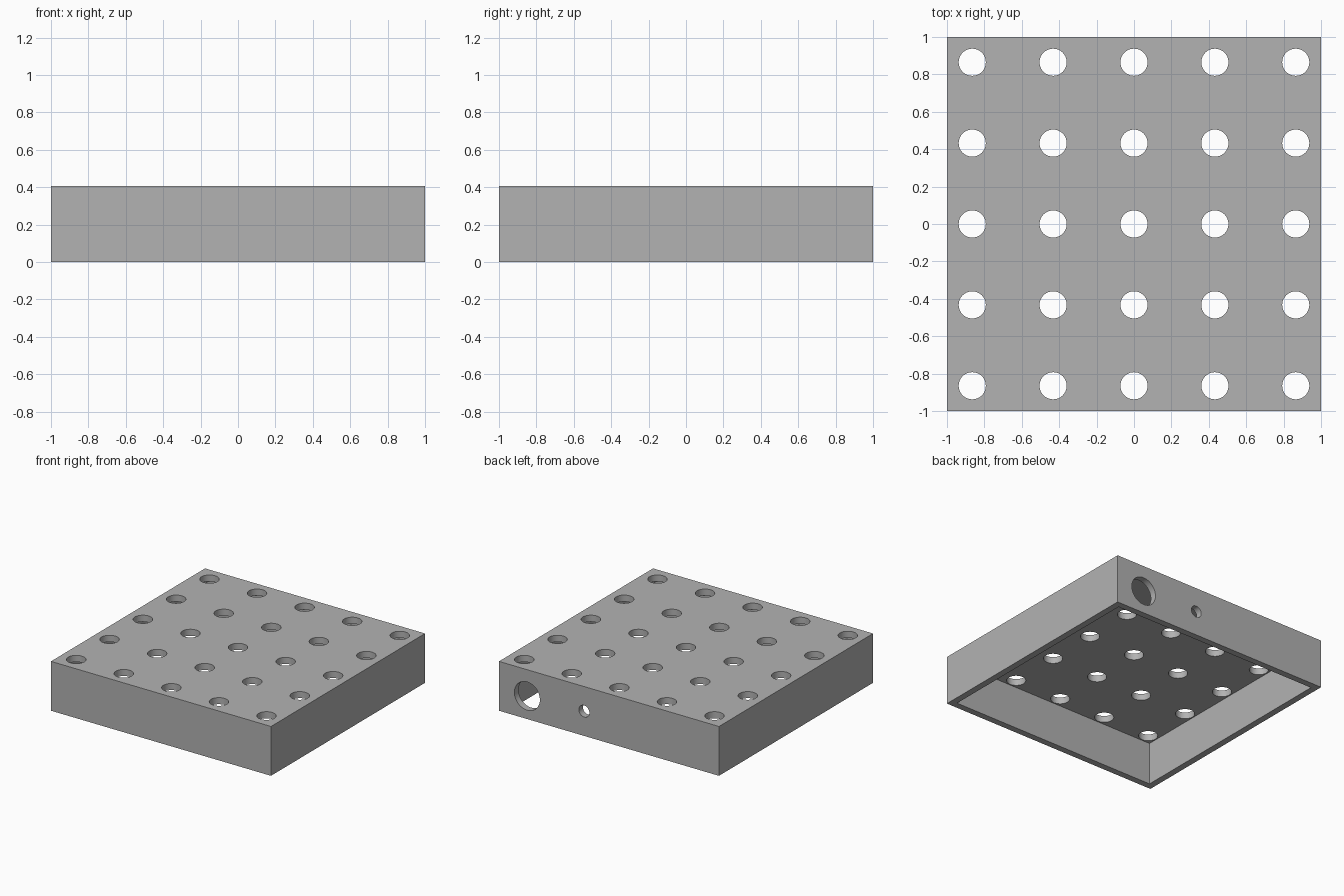
import bpy
import bmesh
import math
from mathutils import Matrix, Vector

default = bpy.data.objects.get("Cube")
if default:
    bpy.data.objects.remove(default, do_unlink=True)

UNIT = 1 / 37            # one millimetre of a 74 mm wide box
HEIGHT = 15 * UNIT
WALL = 2 * UNIT
PITCH = 16 * UNIT

grey = bpy.data.materials.new("plain grey")
grey.use_nodes = True
colour = (0.448, 0.448, 0.448, 1)
grey.diffuse_color = colour
grey.node_tree.nodes["Principled BSDF"].inputs["Base Color"].default_value = colour


def add_object(name, bm):
    mesh = bpy.data.meshes.new(name)
    bm.to_mesh(mesh)
    bm.free()
    mesh.materials.append(grey)
    obj = bpy.data.objects.new(name, mesh)
    bpy.context.collection.objects.link(obj)
    return obj


def add_box(bm, low, high):
    low, high = Vector(low), Vector(high)
    matrix = Matrix.Translation((low + high) / 2) @ Matrix.Diagonal(high - low).to_4x4()
    bmesh.ops.create_cube(bm, size=1, matrix=matrix)


def add_drill(bm, centre, radius, depth, tilt=0):
    matrix = Matrix.Translation(centre) @ Matrix.Rotation(tilt, 4, "X")
    bmesh.ops.create_cone(bm, cap_ends=True, segments=48, radius1=radius,
                          radius2=radius, depth=depth, matrix=matrix)


# Outer block
bm = bmesh.new()
add_box(bm, (-1, -1, 0), (1, 1, HEIGHT))
box = add_object("perforated_box", bm)

# Hollow, open at the bottom
bm = bmesh.new()
inner = 1 - WALL
add_box(bm, (-inner, -inner, -0.2), (inner, inner, HEIGHT - WALL))
hollow = add_object("hollow_cutter", bm)

# Grid of holes in the top, and two ports in the back wall
bm = bmesh.new()
for column in range(-2, 3):
    for row in range(-2, 3):
        add_drill(bm, (column * PITCH, row * PITCH, HEIGHT), 0.0725, 0.2)
for x, z, radius in ((0.744, 0.189, 0.116), (0.226, HEIGHT / 2, 0.048)):
    add_drill(bm, (x, 1 - WALL / 2, z), radius, 0.12, math.pi / 2)
drills = add_object("hole_cutter", bm)

# Cut the block, then drop the cutters
for cutter in (hollow, drills):
    cutter.hide_render = True
    cut = box.modifiers.new(cutter.name, "BOOLEAN")
    cut.operation = "DIFFERENCE"
    cut.solver = "EXACT"
    cut.object = cutter
bpy.ops.object.select_all(action="DESELECT")
bpy.context.view_layer.objects.active = box
box.select_set(True)
for name in [m.name for m in box.modifiers]:
    bpy.ops.object.modifier_apply(modifier=name)
for cutter in (hollow, drills):
    bpy.data.objects.remove(cutter, do_unlink=True)

bpy.ops.object.shade_smooth_by_angle(angle=math.radians(30))
